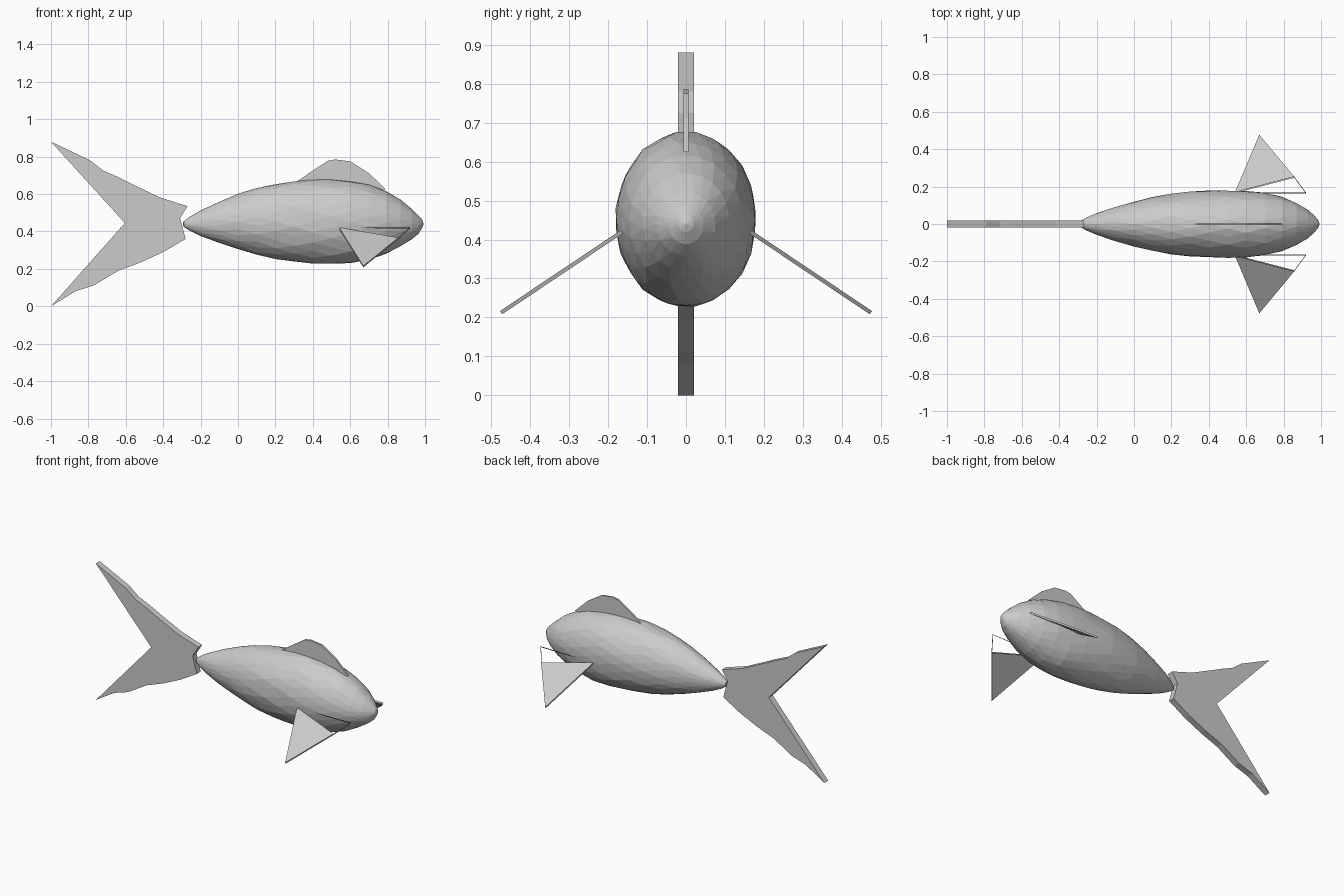
import bpy, bmesh, math, random
from mathutils import Vector

if "Cube" in bpy.data.objects:
    bpy.data.objects.remove(bpy.data.objects["Cube"])

random.seed(4)


def make_object(name, bm):
    bmesh.ops.recalc_face_normals(bm, faces=bm.faces)
    mesh = bpy.data.meshes.new(name)
    bm.to_mesh(mesh)
    bm.free()
    obj = bpy.data.objects.new(name, mesh)
    bpy.context.collection.objects.link(obj)
    return obj


def flat_fin(name, outline, thickness):
    """Extrude an x/z outline evenly about y = 0."""
    bm = bmesh.new()
    face = bm.faces.new([bm.verts.new((x, -thickness / 2, z)) for x, z in outline])
    res = bmesh.ops.extrude_face_region(bm, geom=[face])
    for v in res["geom"]:
        if isinstance(v, bmesh.types.BMVert):
            v.co.y += thickness
    bmesh.ops.recalc_face_normals(bm, faces=bm.faces)
    bmesh.ops.triangulate(bm, faces=[f for f in bm.faces if len(f.verts) > 4])
    return make_object(name, bm)


# Body: faceted loft of oval sections (x, bottom z, top z, half width)
stations = [
    (-0.29, 0.425, 0.455, 0.014), (-0.26, 0.405, 0.478, 0.032),
    (-0.20, 0.375, 0.512, 0.058), (-0.10, 0.338, 0.558, 0.092),
    (0.0, 0.305, 0.600, 0.120), (0.10, 0.277, 0.632, 0.145),
    (0.20, 0.255, 0.653, 0.162), (0.30, 0.240, 0.668, 0.173),
    (0.40, 0.230, 0.675, 0.179), (0.50, 0.226, 0.677, 0.181),
    (0.60, 0.230, 0.669, 0.178), (0.70, 0.248, 0.650, 0.166),
    (0.79, 0.280, 0.616, 0.145), (0.87, 0.320, 0.570, 0.112),
    (0.93, 0.358, 0.520, 0.076), (0.965, 0.388, 0.485, 0.045),
    (0.985, 0.420, 0.463, 0.020),
]
SIDES = 24
bm = bmesh.new()
rings = []
for i, (x, lo, hi, w) in enumerate(stations):
    ring = []
    for k in range(SIDES):
        a = 2 * math.pi * (k + 0.5 * (i % 2)) / SIDES
        r = 1 + random.uniform(-0.012, 0.012)
        ring.append(bm.verts.new((x, w * r * math.cos(a),
                                  (lo + hi) / 2 + (hi - lo) / 2 * r * math.sin(a))))
    rings.append(ring)
for i, (a, b) in enumerate(zip(rings, rings[1:])):
    for k in range(SIDES):
        n = (k + 1) % SIDES
        if i % 2 == 0:
            tris = [(a[k], a[n], b[k]), (a[n], b[n], b[k])]
        else:
            tris = [(a[k], b[n], b[k]), (a[k], a[n], b[n])]
        for t in tris:
            bm.faces.new(t)
for ring, x in ((rings[0], -0.295), (rings[-1], 0.992)):
    tip = bm.verts.new((x, 0, 0.44))
    for k in range(SIDES):
        bm.faces.new((ring[k], ring[(k + 1) % SIDES], tip))
make_object("body", bm)

# Forked tail fin
flat_fin("tail_fin", [
    (-1.0, 0.88), (-0.79, 0.78), (-0.72, 0.725), (-0.65, 0.695), (-0.58, 0.66),
    (-0.42, 0.583), (-0.27, 0.535), (-0.31, 0.47), (-0.28, 0.36), (-0.40, 0.29),
    (-0.52, 0.235), (-0.64, 0.19), (-0.77, 0.112), (-0.87, 0.08), (-1.0, 0.0),
    (-0.605, 0.445)], 0.04)

# Dorsal fin
flat_fin("dorsal_fin", [
    (0.29, 0.65), (0.38, 0.712), (0.48, 0.778), (0.52, 0.785), (0.60, 0.775),
    (0.70, 0.712), (0.79, 0.625), (0.55, 0.62), (0.34, 0.62)], 0.012)

# Pectoral fins: triangular plates with a thin open rim at the leading root
normal = Vector((0, 0.56, 0.83)) * 0.005


def fin_z(y):
    return 0.42 - 0.67 * (y - 0.165)


for side, name in ((1, "left_pectoral_fin"), (-1, "right_pectoral_fin")):
    bm = bmesh.new()
    outline = [(0.54, 0.168), (0.67, 0.475), (0.857, 0.25), (0.92, 0.165)]
    layers = []
    for s in (1, -1):
        layer = []
        for x, y in outline:
            p = Vector((x, y, fin_z(y))) + normal * s
            layer.append(bm.verts.new((p.x, p.y * side, p.z)))
        layers.append(layer)
        bm.faces.new(layer[:3])
    for k in range(4):
        n = (k + 1) % 4
        bm.faces.new((layers[0][k], layers[0][n], layers[1][n], layers[1][k]))
    make_object(name, bm)
